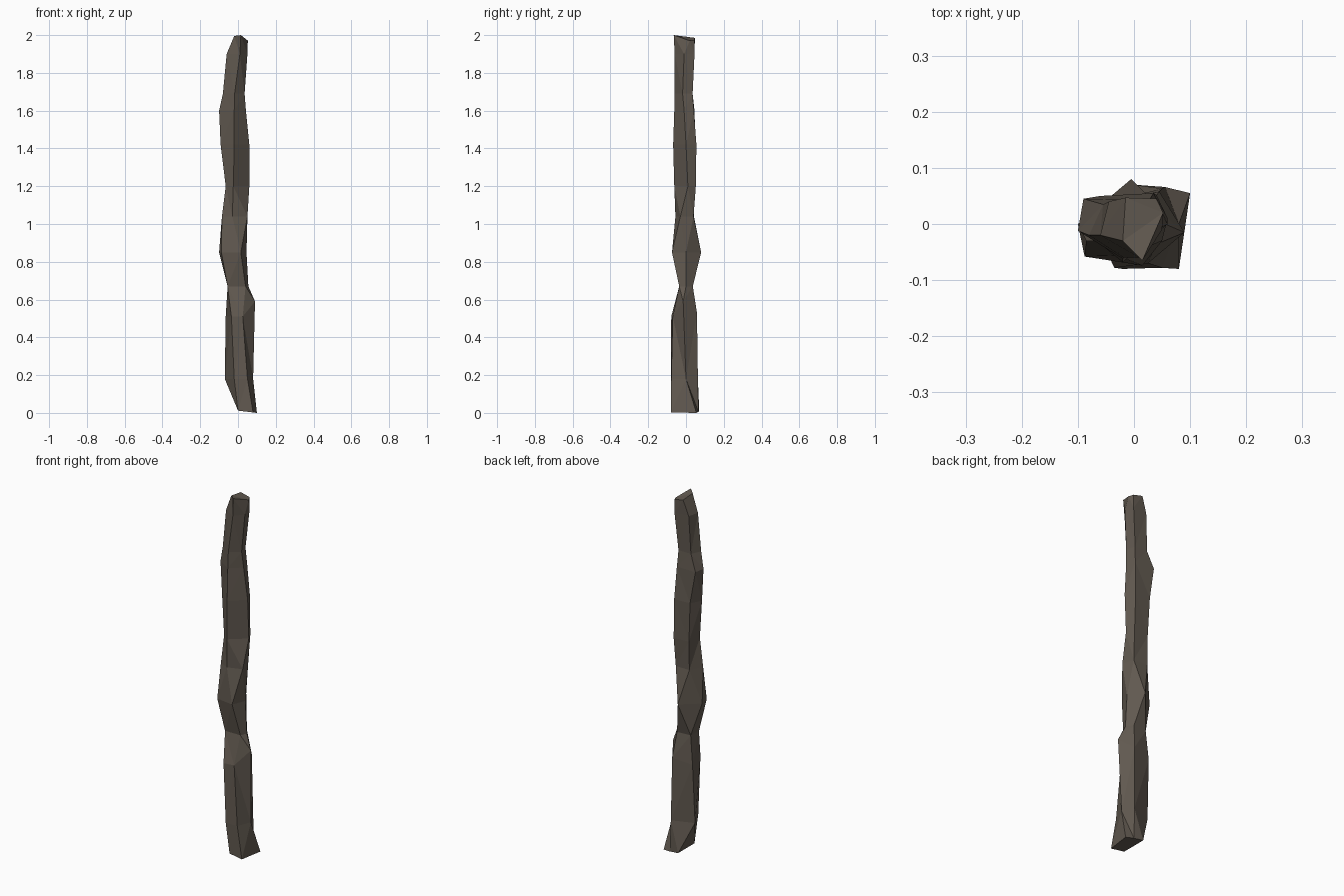
import bpy, bmesh

# Cross-sections from top to bottom: height, then five corners
# (front left, front right, right, back, left) seen counter-clockwise from above
RINGS = [
    (1.99, (-.02, -.03), (.015, -.065), (.052, .02), (.04, .045), (-.015, .047)),
    (1.90, (-.06, -.02), (.01, -.06), (.05, -.01), (.04, .045), (-.045, .04)),
    (1.69, (-.08, -.02), (-.018, -.06), (.035, -.018), (.022, .035), (-.055, .035)),
    (1.60, (-.10, -.012), (-.02, -.062), (.042, -.01), (.027, .042), (-.09, .045)),
    (1.42, (-.092, -.01), (-.02, -.068), (.06, 0), (.035, .055), (-.06, .05)),
    (1.20, (-.065, -.03), (-.025, -.062), (.06, .01), (.04, .052), (-.05, .045)),
    (1.04, (-.085, -.03), (-.03, -.056), (.05, -.03), (.035, .04), (-.05, .042)),
    (0.85, (-.088, -.058), (.015, -.074), (.045, 0), (-.005, .08), (-.10, .0)),
    (0.67, (-.055, -.036), (.04, -.036), (.055, 0), (.03, .036), (-.05, .03)),
    (0.51, (-.035, -.078), (.025, -.07), (.09, -.015), (.045, .058), (-.065, .035)),
    (0.18, (-.02, -.08), (.05, -.078), (.08, 0), (.05, .063), (-.07, .02)),
    (0.00, (0, -.075), (.08, -.08), (.10, .055), (.055, .066), (0, .07)),
]

wood = bpy.data.materials.new("weathered dark wood")
wood.diffuse_color = (.12, .10, .08, 1)

# Gnarled pole: loft the sections
bm = bmesh.new()
loops = [[bm.verts.new((x, y, z)) for x, y in pts] for z, *pts in RINGS]
for upper, lower in zip(loops, loops[1:]):
    for i in range(5):
        j = (i + 1) % 5
        bm.faces.new((upper[i], lower[i], lower[j], upper[j]))
bm.faces.new(loops[0])
bm.faces.new(loops[-1][::-1])

# Cut ends lean slightly; knot on the right and chamfered left foot
for v in loops[0]:
    v.co.z = 2 - (v.co.y + .065) * .13 - max(0, v.co.x - .015) * .5
for v in loops[-1]:
    v.co.z = max(0, (.1 - v.co.x) * .12)
loops[9][2].co.z = .59
loops[9][3].co.z = .53

bmesh.ops.triangulate(bm, faces=bm.faces[:])
bmesh.ops.recalc_face_normals(bm, faces=bm.faces[:])
mesh = bpy.data.meshes.new("wooden_pole")
bm.to_mesh(mesh)
bm.free()
mesh.materials.append(wood)
bpy.context.collection.objects.link(bpy.data.objects.new("wooden_pole", mesh))
